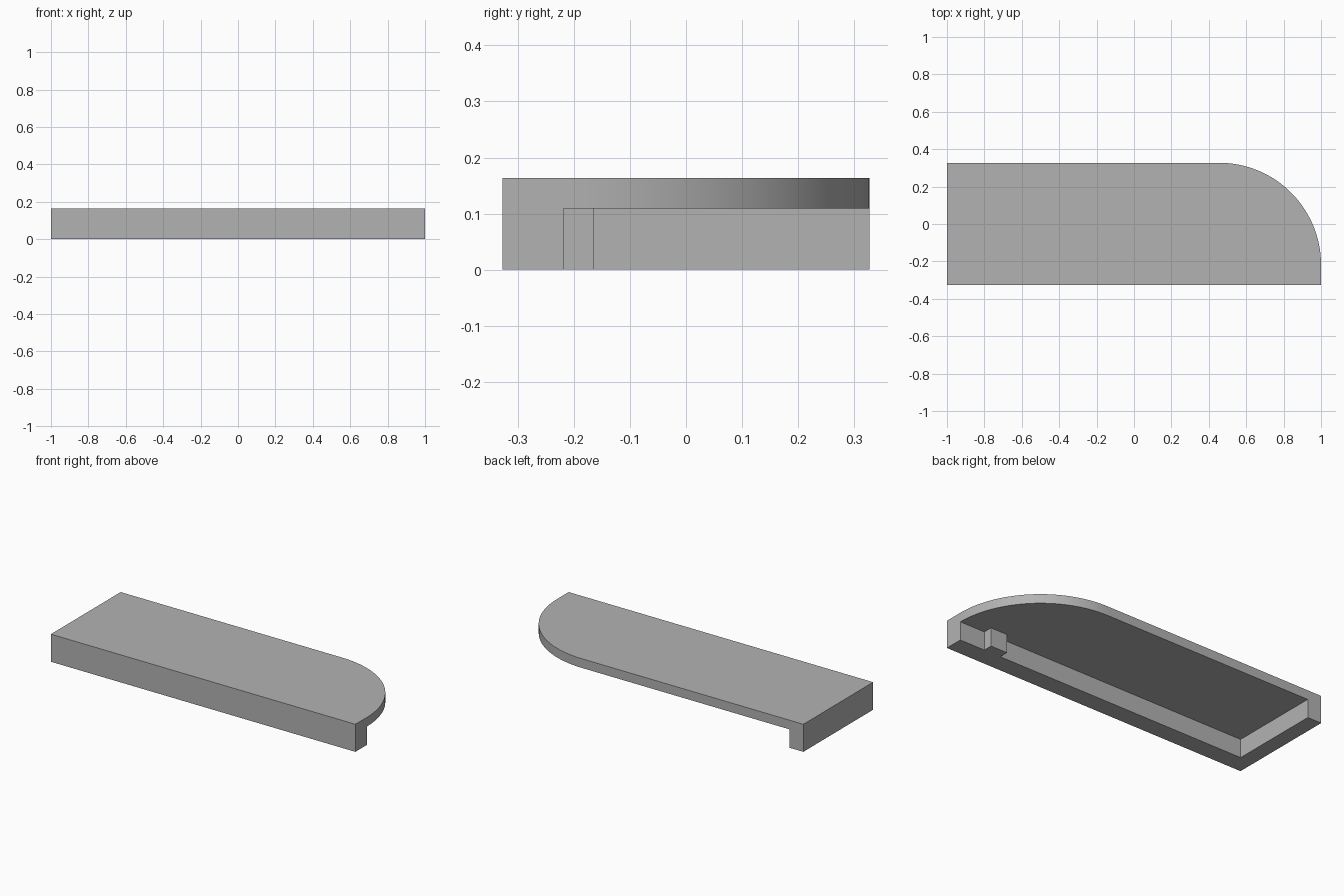
import bpy, bmesh, math

if "Cube" in bpy.data.objects:
    bpy.data.objects.remove(bpy.data.objects["Cube"], do_unlink=True)

U = 2 / 110                        # one design unit
LENGTH, WIDTH, HEIGHT = 110, 36, 9
TOP = 3                            # thickness of the top plate
FRONT, END = 6, 5                  # rail thicknesses
RADIUS = WIDTH - FRONT             # rounded back corner
X, Y = LENGTH / 2, WIDTH / 2

grey = bpy.data.materials.new("plain grey")
grey.use_nodes = True
colour = (0.45, 0.45, 0.45, 1)
grey.diffuse_color = colour
grey.node_tree.nodes["Principled BSDF"].inputs["Base Color"].default_value = colour


def prism(name, outline, z0, z1):
    """Extrude a counter-clockwise outline between two heights."""
    bm = bmesh.new()
    face = bm.faces.new([bm.verts.new((x * U, y * U, z0 * U)) for x, y in outline])
    up = bmesh.ops.extrude_face_region(bm, geom=[face])["geom"]
    bmesh.ops.translate(bm, vec=(0, 0, (z1 - z0) * U),
                        verts=[v for v in up if isinstance(v, bmesh.types.BMVert)])
    bmesh.ops.recalc_face_normals(bm, faces=bm.faces)
    mesh = bpy.data.meshes.new(name)
    bm.to_mesh(mesh)
    bm.free()
    mesh.materials.append(grey)
    ob = bpy.data.objects.new(name, mesh)
    bpy.context.collection.objects.link(ob)
    return ob


# Board outline with one rounded corner
STEPS = 48
arc = [(X - RADIUS + RADIUS * math.cos(a), Y - RADIUS + RADIUS * math.sin(a))
       for a in (math.pi / 2 * i / STEPS for i in range(STEPS + 1))]
board = prism("rounded_shelf", [(-X, -Y), (X, -Y)] + arc + [(-X, Y)], 0, HEIGHT)

# Underside recess, leaving the front rail, end rail and a small post
inner, post_right, post_left, post_y = FRONT - Y, X - 9, X - 15, FRONT - Y + 3
recess = prism("recess_cutter", [
    (END - X, inner), (post_left, inner), (post_left, post_y),
    (post_right, post_y), (post_right, inner),
    (X + 5, inner), (X + 5, Y + 5), (END - X, Y + 5)], -5, HEIGHT - TOP)
recess.hide_render = True

cut = board.modifiers.new("recess", "BOOLEAN")
cut.operation = "DIFFERENCE"
cut.solver = "EXACT"
cut.object = recess
bpy.ops.object.select_all(action="DESELECT")
bpy.context.view_layer.objects.active = board
board.select_set(True)
bpy.ops.object.modifier_apply(modifier=cut.name)
bpy.data.objects.remove(recess, do_unlink=True)

# Smooth the rounded rim, keep the edges crisp
bpy.ops.object.shade_smooth_by_angle(angle=math.radians(30))
